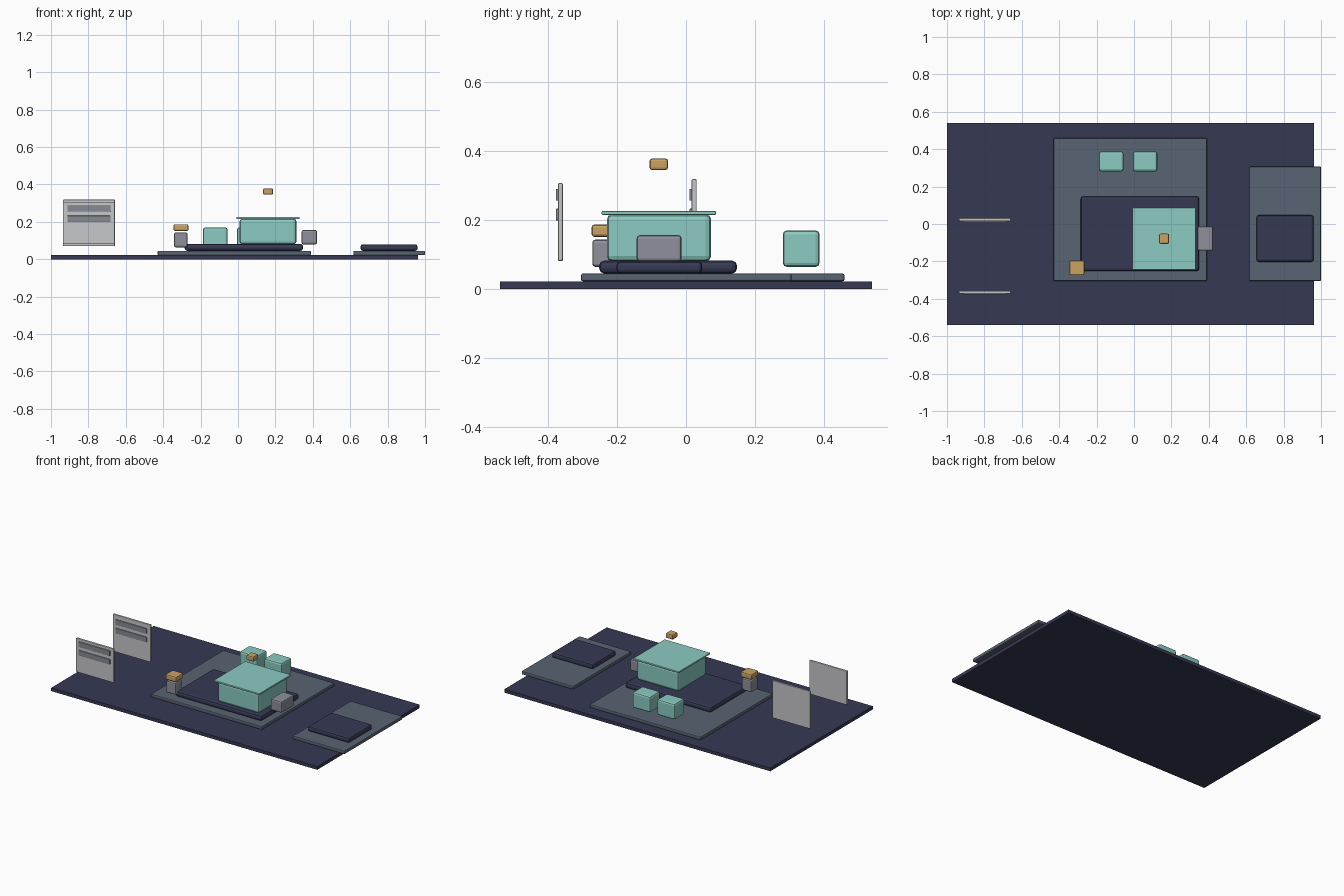
import bpy
import bmesh

cube = bpy.data.objects.get("Cube")
if cube:
    bpy.data.objects.remove(cube, do_unlink=True)


def material(name, hex_code):
    """Flat material from an sRGB hex code, stored as linear values."""
    channels = [int(hex_code[i:i + 2], 16) / 255 for i in (0, 2, 4)]
    linear = [c / 12.92 if c < 0.04045 else ((c + 0.055) / 1.055) ** 2.4 for c in channels]
    mat = bpy.data.materials.new(name)
    mat.use_nodes = True
    mat.diffuse_color = (*linear, 1)
    mat.node_tree.nodes["Principled BSDF"].inputs["Base Color"].default_value = (*linear, 1)
    return mat


navy = material("navy", "363a54")
slate = material("slate", "586373")
teal = material("teal", "8ccbc2")
grey = material("grey", "8e909c")
amber = material("amber", "cba264")
pale = material("pale_grey", "c6c7c9")
steel = material("steel_grey", "868b93")


def box(name, xs, ys, zs, mat, bevel=0):
    """Box spanning the given ranges, with softened edges."""
    bm = bmesh.new()
    bmesh.ops.create_cube(bm, size=1)
    spans = (xs, ys, zs)
    for v in bm.verts:
        v.co = [(a + b) / 2 + c * (b - a) for c, (a, b) in zip(v.co, spans)]
    mesh = bpy.data.meshes.new(name)
    bm.to_mesh(mesh)
    bm.free()
    mesh.materials.append(mat)
    obj = bpy.data.objects.new(name, mesh)
    bpy.context.collection.objects.link(obj)
    if bevel:
        mod = obj.modifiers.new("soft_edges", 'BEVEL')
        mod.width = bevel
        mod.segments = 2
        mod.limit_method = 'NONE'
    return obj


# Floor, two rugs and the platforms on them
box("floor", (-1, 0.963), (-0.54, 0.54), (0, 0.022), navy)
box("main_rug", (-0.43, 0.39), (-0.305, 0.46), (0.022, 0.045), slate, 0.006)
box("side_rug", (0.617, 1), (-0.305, 0.307), (0.022, 0.045), slate, 0.006)
box("main_platform", (-0.285, 0.348), (-0.252, 0.148), (0.045, 0.082), navy, 0.014)
box("side_platform", (0.655, 0.96), (-0.202, 0.047), (0.045, 0.08), navy, 0.012)

# Counter with its overhanging top
box("counter_body", (0.008, 0.313), (-0.23, 0.073), (0.08, 0.217), teal, 0.016)
box("counter_top", (-0.008, 0.329), (-0.245, 0.087), (0.215, 0.226), teal, 0.003)

# Two stools behind the counter
for side, x in (("right", -0.187), ("left", -0.006)):
    box(side + "_stool", (x, x + 0.131), (0.281, 0.388), (0.064, 0.17), teal, 0.012)

# Cabinet beside the counter, pedestal with crate, floating crate
box("side_cabinet", (0.34, 0.423), (-0.143, -0.013), (0.08, 0.156), grey, 0.009)
box("pedestal", (-0.342, -0.27), (-0.272, -0.2), (0.064, 0.143), grey, 0.009)
box("pedestal_crate", (-0.345, -0.265), (-0.274, -0.196), (0.151, 0.187), amber, 0.008)
box("floating_crate", (0.134, 0.188), (-0.106, -0.052), (0.345, 0.379), amber, 0.008)

# Two upright boards, each with two raised bars on the front
for place, y, bottom, top in (("front", -0.372, 0.081, 0.307), ("back", 0.016, 0.07, 0.319)):
    box(place + "_board", (-0.936, -0.658), (y, y + 0.015), (bottom, top), pale, 0.004)
    for row, z in (("upper", 0.256), ("lower", 0.199)):
        box(f"{place}_board_{row}_bar", (-0.912, -0.682), (y - 0.006, y + 0.002),
            (z, z + 0.034), steel, 0.002)
